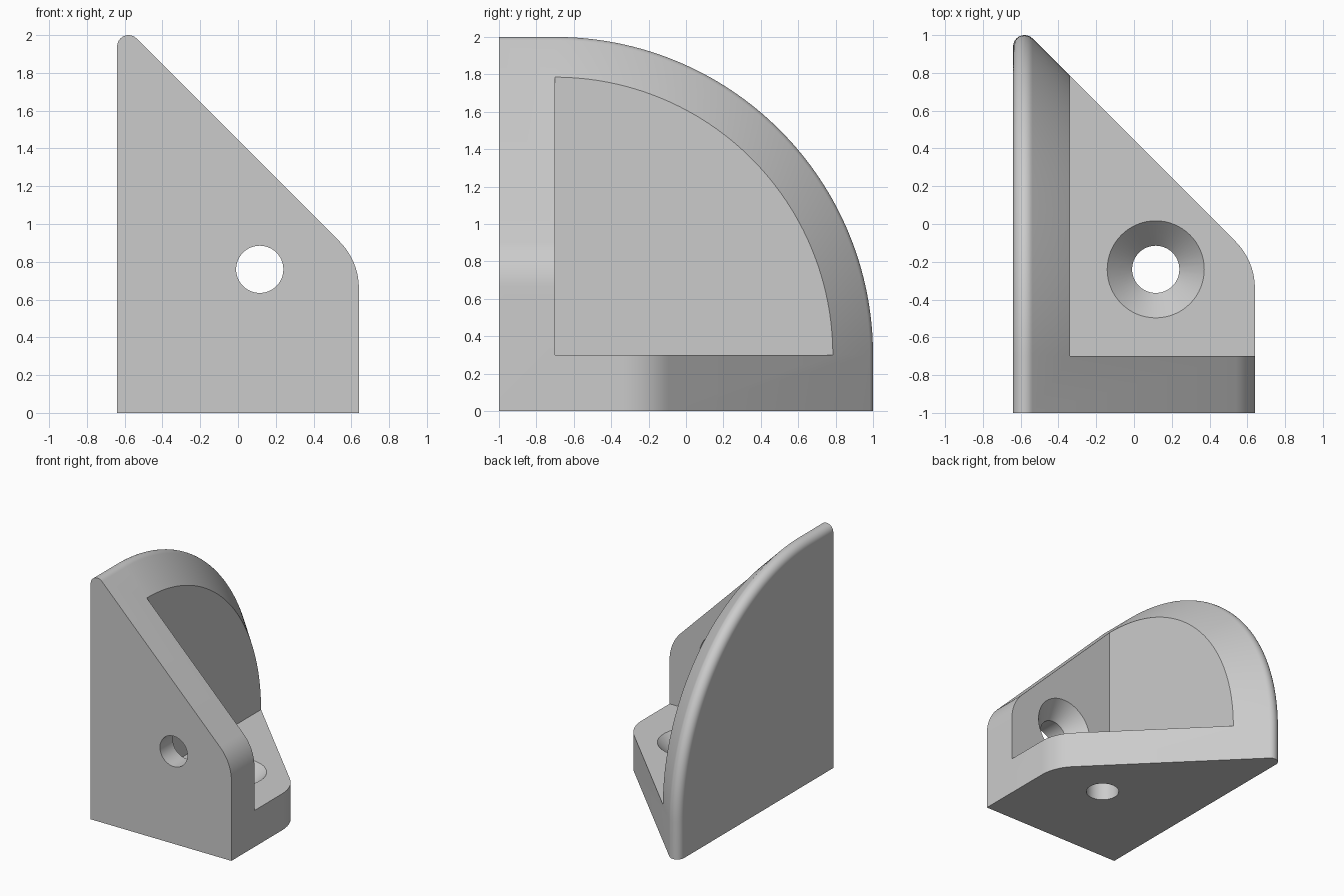
import bpy, bmesh, math
from mathutils import Matrix

if "Cube" in bpy.data.objects:
    bpy.data.objects.remove(bpy.data.objects["Cube"])

W, WALL, TOP = 0.64, 0.30, 2.0      # half width, wall thickness, height
DIAG = 1.445                        # sloped edge follows x + h = DIAG
HOLE_X, HOLE_H, HOLE_R, SINK_R = 0.115, 0.76, 0.125, 0.257

grey = bpy.data.materials.new("light grey")
grey.diffuse_color = (0.6, 0.6, 0.6, 1)
grey.use_nodes = True
grey.node_tree.nodes["Principled BSDF"].inputs["Base Color"].default_value = grey.diffuse_color


def make_object(name, bm):
    bmesh.ops.recalc_face_normals(bm, faces=bm.faces)
    me = bpy.data.meshes.new(name)
    bm.to_mesh(me)
    bm.free()
    me.materials.append(grey)
    ob = bpy.data.objects.new(name, me)
    bpy.context.collection.objects.link(ob)
    return ob


def arc(cx, ch, r, a0, a1, n):
    return [(cx + r * math.cos(math.radians(a0 + (a1 - a0) * i / n)),
             ch + r * math.sin(math.radians(a0 + (a1 - a0) * i / n)))
            for i in range(n + 1)]


# Outer edge profile: small round tip, slope, larger round at the low end
tip_r = (DIAG + W - TOP) / math.sqrt(2)
low_r = 0.35
low_h = DIAG - W - low_r * math.tan(math.radians(22.5))
profile = (arc(-W + tip_r, TOP - tip_r, tip_r, 180, 45, 12)
           + arc(W - low_r, low_h, low_r, 45, 0, 10))

# Sweep the profile up the front, round the quarter turn, and down the back
STEPS = 64


def station(k, x, h):
    if k == 0:
        return (x, -1, h)
    if k == STEPS + 2:
        return (x, h - 1, 0)
    a = math.pi / 2 * (k - 1) / STEPS
    r = h - WALL
    return (x, -1 + WALL + r * math.sin(a), WALL + r * math.cos(a))


bm = bmesh.new()
rows = [[bm.verts.new(station(k, x, h)) for x, h in profile]
        for k in range(STEPS + 3)]
left = bm.verts.new((-W, -1, 0))
right = bm.verts.new((W, -1, 0))
for a, b in zip(rows, rows[1:]):
    for i in range(len(profile) - 1):
        bm.faces.new((a[i], a[i + 1], b[i + 1], b[i]))
bm.faces.new(rows[0] + [right, left])           # front
bm.faces.new(rows[-1] + [right, left])          # underside
bm.faces.new([r[0] for r in rows] + [left])     # left side
bm.faces.new([r[-1] for r in rows] + [right])   # right side
body = make_object("corner_bracket", bm)

# Pocket cutter leaves three walls of equal thickness
bm = bmesh.new()
bmesh.ops.create_cube(bm, size=3)
bmesh.ops.translate(bm, verts=bm.verts, vec=(-W + WALL + 1.5, -1 + WALL + 1.5, WALL + 1.5))
cutters = [make_object("pocket_cutter", bm)]


# Countersunk screw hole cutter along z, wall surface at z = WALL
def screw_cutter(name, matrix):
    bm = bmesh.new()
    n = 64
    sections = [(HOLE_R, -0.1), (HOLE_R, WALL - (SINK_R - HOLE_R)),
                (SINK_R, WALL), (SINK_R, WALL + 0.05)]
    rings = [[bm.verts.new((r * math.cos(math.tau * i / n), r * math.sin(math.tau * i / n), z))
              for i in range(n)] for r, z in sections]
    for a, b in zip(rings, rings[1:]):
        for i in range(n):
            j = (i + 1) % n
            bm.faces.new((a[i], a[j], b[j], b[i]))
    bm.faces.new(rings[0])
    bm.faces.new(rings[-1])
    bm.transform(matrix)
    return make_object(name, bm)


cutters.append(screw_cutter("floor_hole_cutter",
                            Matrix.Translation((HOLE_X, HOLE_H - 1, 0))))
cutters.append(screw_cutter("front_hole_cutter",
                            Matrix.Translation((HOLE_X, -1, HOLE_H))
                            @ Matrix.Rotation(-math.pi / 2, 4, 'X')))

bpy.context.view_layer.objects.active = body
body.select_set(True)
for c in cutters:
    mod = body.modifiers.new(c.name, 'BOOLEAN')
    mod.operation = 'DIFFERENCE'
    mod.solver = 'EXACT'
    mod.object = c
    bpy.ops.object.modifier_apply(modifier=mod.name)
    bpy.data.objects.remove(c, do_unlink=True)

bpy.ops.object.shade_smooth_by_angle(angle=math.radians(25))
